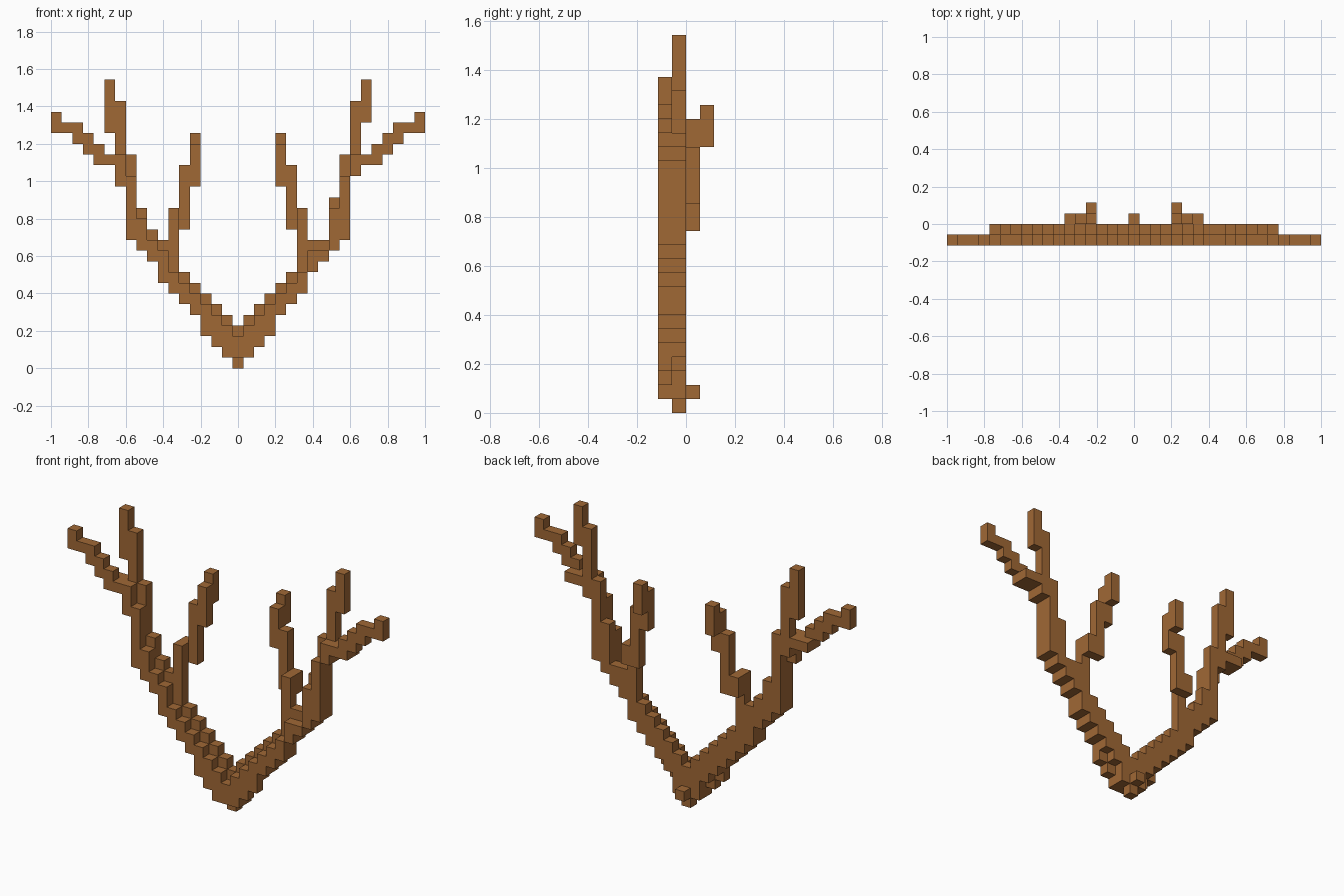
import bpy, bmesh
from mathutils import Vector

cube = bpy.data.objects.get("Cube")
if cube:
    bpy.data.objects.remove(cube, do_unlink=True)

V = 2 / 35  # edge of one block

bark = bpy.data.materials.new("warm_brown")
bark.use_nodes = True
colour = (0.352, 0.138, 0.036, 1)
bark.diffuse_color = colour
bark.node_tree.nodes["Principled BSDF"].inputs["Base Color"].default_value = colour


def run(col, layer, low, high):
    """Upright stack of blocks covering rows low to high - 1."""
    return {(col, layer, row) for row in range(low, high)}


def beam(side):
    """Main beam: a thick stepped diagonal, the front layer one step lower."""
    bottoms = [1, 2, 3, 5, 6, 7, 9, 10, 11]
    tops = [5, 6, 7, 8, 9, 10, 12, 12, 16]
    if side < 0:
        bottoms[6] = 8
        tops[7], tops[8] = 13, 15
    cells = set()
    for i, (low, high) in enumerate(zip(bottoms, tops)):
        col = side * (i + 1)
        raised = 1 if i in (1, 2) else 0
        cells |= run(col, -1, low + raised, high)
        cells |= run(col, -2, low, high - 1)
    # upright upper part of the beam
    cells |= run(side * 10, -1, 12, 20) | run(side * 10, -2, 12, 18)
    return cells


def inner_tine(side):
    """Tine that leans inward and to the back."""
    return (run(side * 6, -1, 10, 15) | run(side * 6, 0, 13, 15)
            | run(side * 5, 0, 13, 19) | run(side * 4, 0, 17, 21)
            | run(side * 4, 1, 19, 22))


def upper_tine(side):
    """Tall tine continuing the beam."""
    return (run(side * 11, -1, 18, 25)
            | run(side * 12, -1, 23 if side > 0 else 22, 27))


def outer_tine(side):
    """Tine stepping outward along the front layer."""
    cells = run(side * 11, -2, 18 if side > 0 else 17, 20)
    cells |= run(side * 12, -2, 19, 20) | run(side * 12, -1, 19, 20)
    cells |= run(side * 13, -1, 19, 20)
    for i in range(3):
        cells |= run(side * (13 + i), -2, 19 + i, 21 + i)
    return cells | run(side * 16, -2, 22, 23) | run(side * 17, -2, 22, 24)


# Base knot, then the branches of each side
parts = {"base": run(0, -1, 0, 4) | run(0, -2, 1, 3) | run(0, 0, 1, 2)}
for side, word in ((1, "left"), (-1, "right")):
    for label, maker in (("beam", beam), ("inner_tine", inner_tine),
                         ("upper_tine", upper_tine), ("outer_tine", outer_tine)):
        parts[f"{word}_{label}"] = maker(side)

filled = set().union(*parts.values())


def build(name, cells):
    """Mesh holding only the exposed faces of the given blocks."""
    bm = bmesh.new()
    for cell in sorted(cells):
        centre = Vector((cell[0], cell[1] + 0.5, cell[2] + 0.5))
        for axis in range(3):
            for sign in (-1, 1):
                beside = list(cell)
                beside[axis] += sign
                if tuple(beside) in filled:
                    continue
                n, u, w = Vector(), Vector(), Vector()
                n[axis] = sign / 2
                u[(axis + 1) % 3] = 0.5
                w[(axis + 2) % 3] = sign / 2
                corners = (-u - w, u - w, u + w, w - u)
                bm.faces.new([bm.verts.new((centre + n + c) * V) for c in corners])
    bmesh.ops.remove_doubles(bm, verts=bm.verts, dist=V / 100)
    # merge blocks into long flat faces
    bmesh.ops.dissolve_limit(bm, angle_limit=0.01, verts=bm.verts, edges=bm.edges)
    mesh = bpy.data.meshes.new(name)
    bm.to_mesh(mesh)
    bm.free()
    mesh.materials.append(bark)
    bpy.context.collection.objects.link(bpy.data.objects.new(name, mesh))


used = set()
for name, cells in parts.items():
    build(name, cells - used)
    used |= cells
